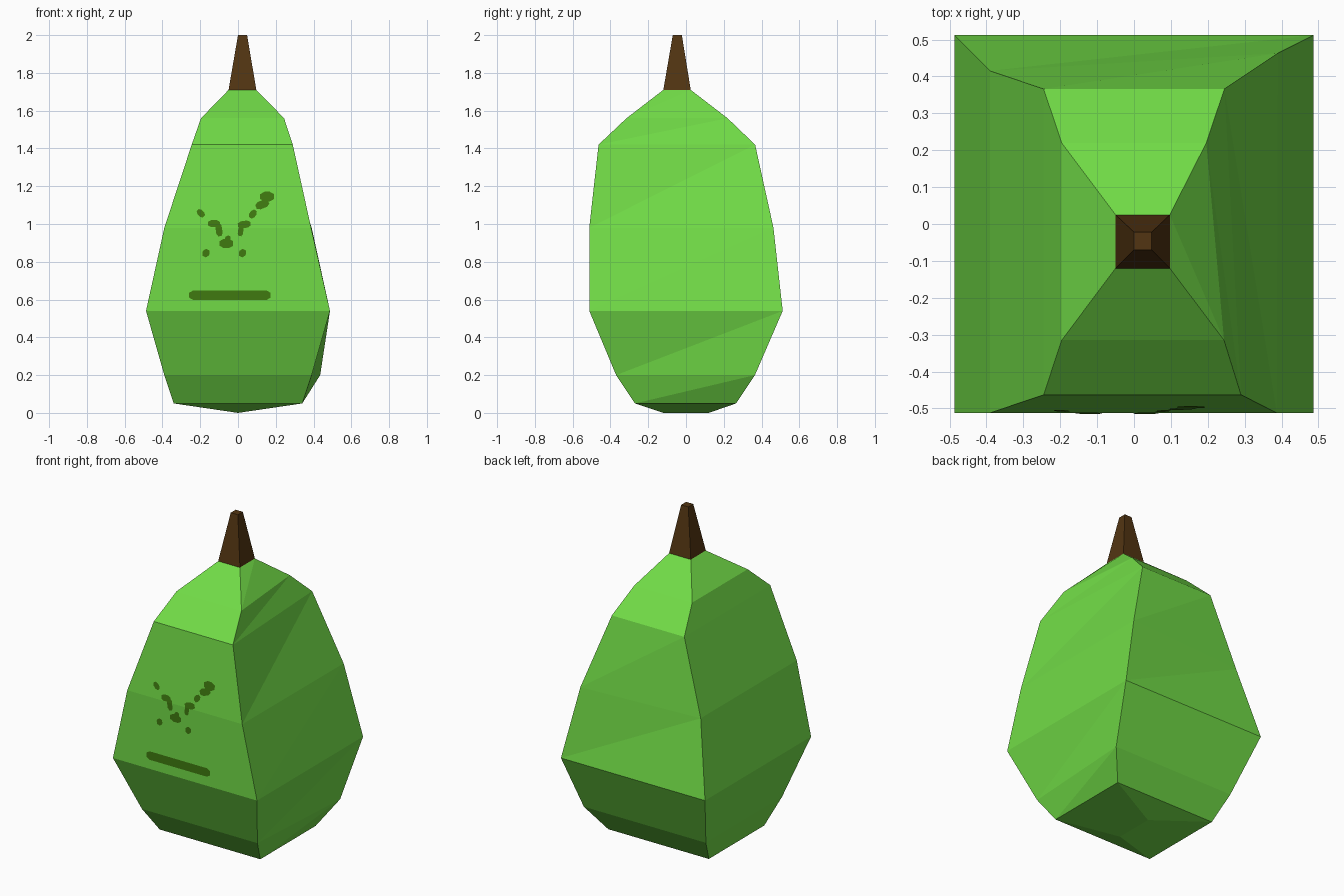
import bpy, bmesh, math
from mathutils import Vector

if "Cube" in bpy.data.objects:
    bpy.data.objects.remove(bpy.data.objects["Cube"])


def material(name, rgb):
    m = bpy.data.materials.new(name)
    m.diffuse_color = (*rgb, 1)
    m.use_nodes = True
    m.node_tree.nodes["Principled BSDF"].inputs["Base Color"].default_value = m.diffuse_color
    return m


GREEN = material("leaf green", (0.165, 0.71, 0.062))
BROWN = material("bark brown", (0.085, 0.035, 0.006))
OLIVE = material("dark olive", (0.05, 0.195, 0.005))


def finish(bm, name, mat):
    mesh = bpy.data.meshes.new(name)
    bm.to_mesh(mesh)
    bm.free()
    mesh.materials.append(mat)
    ob = bpy.data.objects.new(name, mesh)
    bpy.context.collection.objects.link(ob)
    return ob


def loft(bm, rings):
    """Join four-cornered rings (front-left, front-right, back-right, back-left)."""
    loops = [[bm.verts.new((x, y, z)) for x, y in pts] for z, pts in rings]
    for lo, hi in zip(loops, loops[1:]):
        for i in range(4):
            j = (i + 1) % 4
            bm.faces.new((lo[i], lo[j], hi[j]))
            bm.faces.new((lo[i], hi[j], hi[i]))
    bm.faces.new(loops[-1])
    return loops


def rect(x0, x1, y0, y1):
    return [(x0, y0), (x1, y0), (x1, y1), (x0, y1)]


# Pear body: slightly irregular square rings from bottom to top
bm = bmesh.new()
loops = loft(bm, [
    (0.05, rect(-0.34, 0.34, -0.27, 0.265)),
    (0.20, [(-0.39, -0.37), (0.39, -0.37), (0.435, 0.365), (-0.39, 0.365)]),
    (0.54, rect(-0.487, 0.487, -0.512, 0.512)),
    (0.98, [(-0.39, -0.512), (0.387, -0.512), (0.39, 0.463), (-0.39, 0.415)]),
    (1.42, [(-0.245, -0.463), (0.29, -0.463), (0.245, 0.366), (-0.245, 0.366)]),
    (1.56, [(-0.196, -0.315), (0.244, -0.315), (0.196, 0.22), (-0.196, 0.22)]),
    (1.71, rect(-0.05, 0.097, -0.12, 0.025)),
])
# Shallow keel underneath
fl, fr, br, bl = loops[0]
kf, kb = bm.verts.new((0, -0.12, 0)), bm.verts.new((0, 0.12, 0))
for f in ((fr, fl, kf), (bl, br, kb), (fl, bl, kb, kf), (br, fr, kf, kb)):
    bm.faces.new(f)
finish(bm, "pear_body", GREEN)

# Tapered stem
bm = bmesh.new()
stem = loft(bm, [(1.71, rect(-0.05, 0.097, -0.12, 0.025)),
                 (2.0, rect(0.0, 0.048, -0.07, -0.022))])
bm.faces.new(stem[0][::-1])
finish(bm, "stem", BROWN)


# Painted face: thin rounded strokes laid on the front surface
def front_y(z):
    return -0.512 + max(0, z - 0.98) * 0.049 / 0.44 - 0.003


def stroke(bm, a, b, width):
    a, b = Vector(a), Vector(b)
    ang = math.atan2(b.y - a.y, b.x - a.x)
    pts = []
    for c, start in ((b, -90), (a, 90)):
        for k in range(4):
            t = ang + math.radians(start + 60 * k)
            pts.append((c.x + width / 2 * math.cos(t), 0, c.y + width / 2 * math.sin(t)))
    bm.faces.new([bm.verts.new(p) for p in pts])


def marks(name, strokes):
    bm = bmesh.new()
    for s in strokes:
        stroke(bm, *s)
    # fold along the crease of the front surface
    bmesh.ops.bisect_plane(bm, geom=bm.verts[:] + bm.edges[:] + bm.faces[:],
                           plane_co=(0, 0, 0.98), plane_no=(0, 0, 1))
    for v in bm.verts:
        v.co.y = front_y(v.co.z)
    finish(bm, name, OLIVE)


marks("mouth", [((-0.236, 0.623), (0.15, 0.623), 0.052)])
marks("eyes", [((x, 0.842), (x + 0.004, 0.85), 0.038) for x in (-0.172, 0.022)])
marks("left_brow", [((-0.203, 1.063), (-0.19, 1.05), 0.033),
                    ((-0.142, 1.002), (-0.113, 1.002), 0.038),
                    ((-0.104, 0.99), (-0.098, 0.95), 0.034),
                    ((-0.077, 0.897), (-0.046, 0.897), 0.048),
                    ((-0.055, 0.92), (-0.052, 0.925), 0.03)])
marks("right_brow", [((0.012, 0.948), (0.016, 0.975), 0.028),
                     ((0.016, 0.995), (0.05, 1.0), 0.038),
                     ((0.073, 1.045), (0.084, 1.06), 0.034),
                     ((0.112, 1.097), (0.145, 1.11), 0.042),
                     ((0.14, 1.145), (0.168, 1.145), 0.052)])
